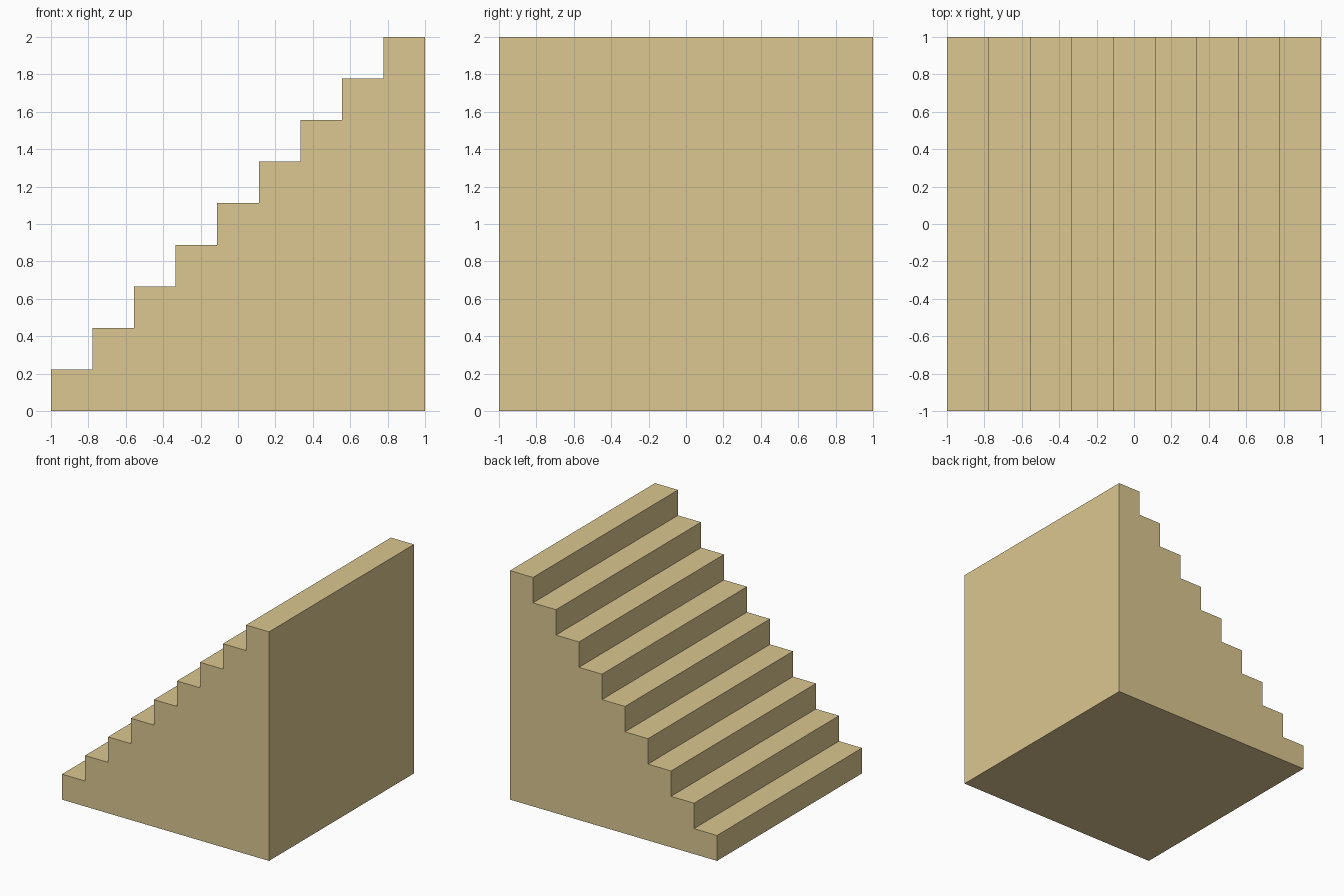
import bpy
import bmesh

if "Cube" in bpy.data.objects:
    bpy.data.objects.remove(bpy.data.objects["Cube"])

STEPS = 9
SIZE = 2.0
HALF = SIZE / 2
STEP = SIZE / STEPS

# Side profile: flat base, then risers and treads climbing towards +x
profile = [(HALF, 0.0), (HALF, SIZE)]
for i in reversed(range(STEPS)):
    x = -HALF + i * STEP
    profile.append((x, (i + 1) * STEP))
    profile.append((x, i * STEP))

# Solid staircase: profile face extruded across the full width
bm = bmesh.new()
side = bm.faces.new([bm.verts.new((x, -HALF, z)) for x, z in profile])
extruded = bmesh.ops.extrude_face_region(bm, geom=[side], use_keep_orig=True)
new_verts = [g for g in extruded["geom"] if isinstance(g, bmesh.types.BMVert)]
bmesh.ops.translate(bm, verts=new_verts, vec=(0, SIZE, 0))
bmesh.ops.recalc_face_normals(bm, faces=bm.faces)

mesh = bpy.data.meshes.new("staircase")
bm.to_mesh(mesh)
bm.free()
staircase = bpy.data.objects.new("staircase", mesh)
bpy.context.collection.objects.link(staircase)

# Sandy stone colour
sand = bpy.data.materials.new("sand")
sand.diffuse_color = (0.71, 0.57, 0.28, 1.0)
sand.use_nodes = True
sand.node_tree.nodes["Principled BSDF"].inputs["Base Color"].default_value = sand.diffuse_color
mesh.materials.append(sand)
